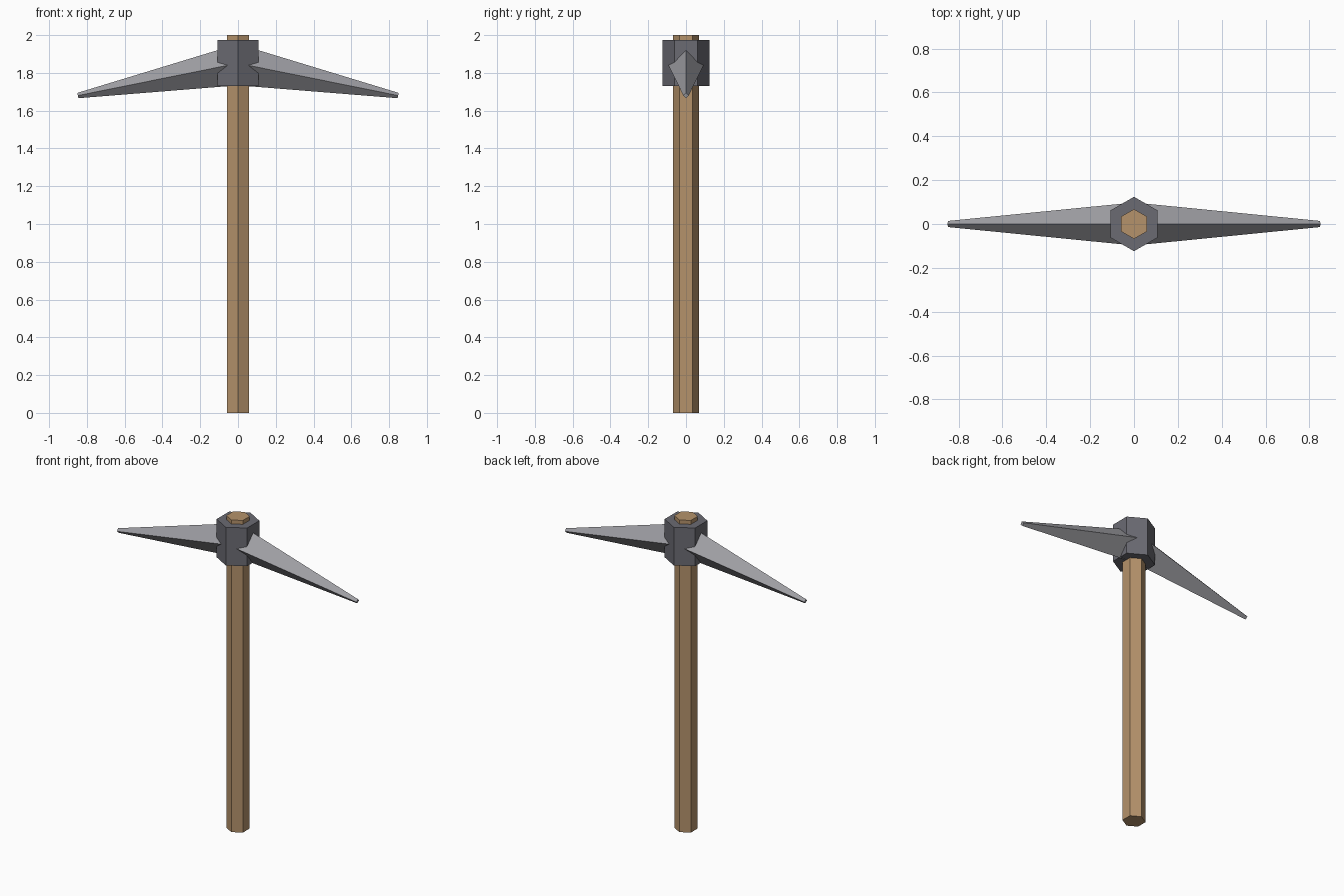
import bpy
import bmesh
from math import sin, cos, tau
from mathutils import Vector

cube = bpy.data.objects.get("Cube")
if cube:
    bpy.data.objects.remove(cube, do_unlink=True)


def material(name, rgb):
    mat = bpy.data.materials.new(name)
    mat.use_nodes = True
    mat.diffuse_color = (*rgb, 1)
    mat.node_tree.nodes["Principled BSDF"].inputs["Base Color"].default_value = (*rgb, 1)
    return mat


wood = material("wood", (0.46, 0.29, 0.147))
dark_iron = material("dark iron", (0.147, 0.147, 0.171))
pale_steel = material("pale steel", (0.342, 0.342, 0.367))


def loft(name, start, end, mat):
    """Join two matching rings of points into a closed, flat-shaded solid."""
    bm = bmesh.new()
    a = [bm.verts.new(p) for p in start]
    b = [bm.verts.new(p) for p in end]
    bm.faces.new(a)
    bm.faces.new(b)
    for i in range(len(a)):
        j = (i + 1) % len(a)
        bm.faces.new((a[i], a[j], b[j], b[i]))
    bmesh.ops.recalc_face_normals(bm, faces=bm.faces)
    mesh = bpy.data.meshes.new(name)
    bm.to_mesh(mesh)
    bm.free()
    mesh.materials.append(mat)
    obj = bpy.data.objects.new(name, mesh)
    bpy.context.collection.objects.link(obj)
    return obj


def hexagon(radius, z):
    # Corners point to the front and back
    return [Vector((radius * sin(tau * i / 6), radius * cos(tau * i / 6), z)) for i in range(6)]


def diamond(side, x, top, middle, bottom, width, lean=0):
    return [Vector((side * (x + lean), 0, top)), Vector((side * x, width, middle)),
            Vector((side * (x - lean), 0, bottom)), Vector((side * x, -width, middle))]


# Shaft and head collar
loft("handle", hexagon(0.068, 0), hexagon(0.068, 2), wood)
loft("head_collar", hexagon(0.124, 1.73), hexagon(0.124, 1.975), dark_iron)

# Two tapering, drooping spikes rooted inside the collar
for name, side in (("left_spike", 1), ("right_spike", -1)):
    loft(name,
         diamond(side, 0, 1.953, 1.851, 1.734, 0.098),
         diamond(side, 0.848, 1.694, 1.68, 1.666, 0.014, 0.003),
         pale_steel)
